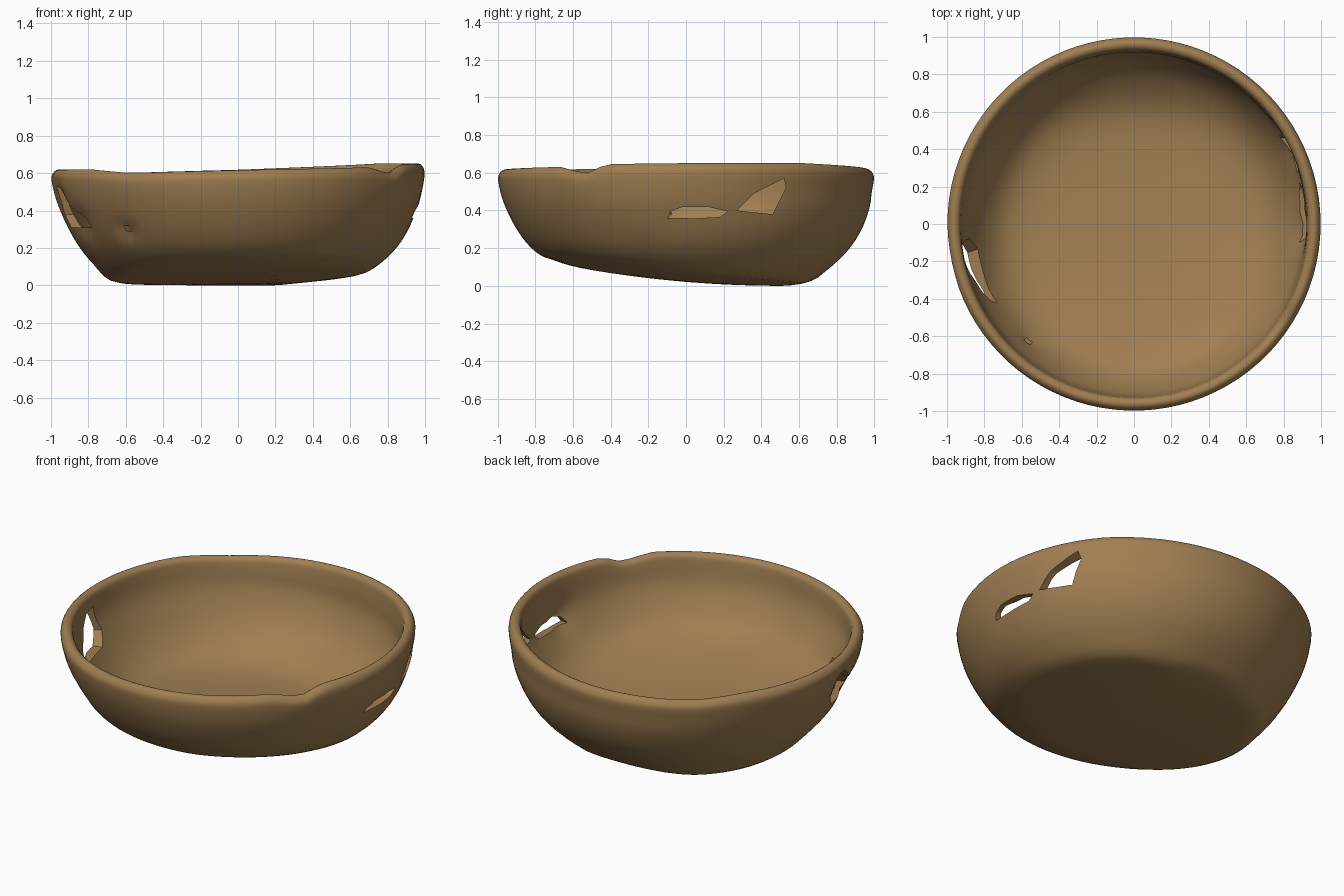
import bpy, bmesh, math

if "Cube" in bpy.data.objects:
    bpy.data.objects.remove(bpy.data.objects["Cube"])

SEG = 90

clay = bpy.data.materials.new("warm brown clay")
clay.diffuse_color = (0.35, 0.21, 0.085, 1)
clay.use_nodes = True
clay.node_tree.nodes["Principled BSDF"].inputs["Base Color"].default_value = clay.diffuse_color

# closed wall section: radius, height, how much the uneven base affects it
SECTION = [(0.0, 0.05, 1), (0.35, 0.05, 1), (0.56, 0.05, 1), (0.69, 0.062, 1),
           (0.77, 0.125, 0.5), (0.845, 0.21, 0.25), (0.912, 0.32, 0.08),
           (0.97, 0.45, 0), (0.997, 0.56, 0), (0.99, 0.60, 0), (0.965, 0.62, 0),
           (0.935, 0.605, 0), (0.925, 0.56, 0), (0.91, 0.46, 0), (0.86, 0.345, 0.1),
           (0.79, 0.237, 0.35), (0.69, 0.155, 0.75), (0.54, 0.118, 1),
           (0.32, 0.108, 1), (0.0, 0.107, 1)]

# rim height around the bowl: degrees, height
RIM = [(-127, 0.605), (-90, 0.62), (-44, 0.635), (-33, 0.60), (-26, 0.65),
       (0, 0.655), (40, 0.655), (90, 0.622), (127, 0.605), (145, 0.625),
       (180, 0.622), (215, 0.625), (233, 0.605)]

# thinned spots around the holes: degrees, height, spread, outside in, inside out
PINCH = [(-2, 0.39, 0.12, 0.008, 0.035), (11, 0.40, 0.12, 0.008, 0.02),
         (24, 0.43, 0.13, 0.008, 0.035), (31, 0.50, 0.10, 0.0, 0.02),
         (191, 0.45, 0.14, 0.035, 0.01), (204, 0.34, 0.12, 0.03, 0.01),
         (228, 0.30, 0.06, 0.04, 0.015)]


def base_height(x, y):
    """Worn underside: rises to the front, the right and the far back."""
    return (0.09 * (0.5 - y) ** 2 + 0.1 * max(0, x - 0.2)
            + 0.9 * max(0, y - 0.5) ** 2) * 0.93 + 0.005


def rim_height(deg):
    if deg > 233:
        deg -= 360
    for (a, za), (b, zb) in zip(RIM, RIM[1:]):
        if a <= deg <= b:
            return za + (zb - za) * (deg - a) / (b - a)
    return 0.62


def refine(pts, n=3):
    """Smooth spline through the section points."""
    out = []
    for i in range(len(pts) - 1):
        p = [pts[max(0, min(len(pts) - 1, i + k))] for k in (-1, 0, 1, 2)]
        for s in range(n):
            t = s / n
            out.append(tuple(0.5 * (2 * b + (c - a) * t + (2*a - 5*b + 4*c - d) * t * t
                             + (3*b - a - 3*c + d) * t ** 3) for a, b, c, d in zip(*p)))
    return out + [pts[-1]]


def make_object(name, bm):
    bmesh.ops.recalc_face_normals(bm, faces=bm.faces)
    mesh = bpy.data.meshes.new(name)
    bm.to_mesh(mesh)
    bm.free()
    mesh.materials.append(clay)
    ob = bpy.data.objects.new(name, mesh)
    bpy.context.collection.objects.link(ob)
    return ob


# bowl body, swept around with uneven base, fuller back and uneven rim
bm = bmesh.new()
section = refine(SECTION)
half = max(range(len(section)), key=lambda i: section[i][1])
inner = section[1:-1]
rings = []
for s in range(SEG):
    a = 2 * math.pi * s / SEG
    lift = rim_height(math.degrees(a)) - 0.62
    full = 0.032 * max(0, math.sin(a + 0.35))
    ring = []
    for i, (r, z, w) in enumerate(inner, 1):
        rb = min(r, 0.72)
        z2 = z + w * (base_height(rb * math.cos(a), rb * math.sin(a)) - 0.05)
        z2 += lift * max(0, min(1, (z - 0.45) / 0.15))
        r += full * max(0, 1 - ((z - 0.25) / 0.25) ** 2)
        for deg, hz, spread, push_in, push_out in PINCH:
            da = (a - math.radians(deg) + math.pi) % (2 * math.pi) - math.pi
            g = math.exp(-((da * 0.9) ** 2 + (z2 - hz) ** 2) * 2 / spread ** 2)
            r += g * (-push_in if i < half else push_out) * (0.2 < z < 0.58)
        ring.append(bm.verts.new((r * math.cos(a), r * math.sin(a), z2)))
    rings.append(ring)
drop = base_height(0, 0) - 0.05
under = bm.verts.new((0, 0, section[0][1] + drop))
floor = bm.verts.new((0, 0, section[-1][1] + drop))
for s in range(SEG):
    p, q = rings[s], rings[(s + 1) % SEG]
    for i in range(len(inner) - 1):
        bm.faces.new((p[i], q[i], q[i + 1], p[i + 1]))
    bm.faces.new((under, q[0], p[0]))
    bm.faces.new((floor, p[-1], q[-1]))
low = min(v.co.z for v in bm.verts)
for v in bm.verts:
    v.co.z -= low
bowl = make_object("bowl", bm)


# broken holes through the wall, cut along an outward direction
def cut_hole(name, deg, outline):
    a = math.radians(deg)
    d, u = (math.cos(a), math.sin(a)), (-math.sin(a), math.cos(a))
    bm = bmesh.new()
    near, far = [[bm.verts.new((k * d[0] + t * u[0], k * d[1] + t * u[1], z))
                  for t, z in outline] for k in (0.5, 1.3)]
    bm.faces.new(near)
    bm.faces.new(far[::-1])
    for i in range(len(outline)):
        j = (i + 1) % len(outline)
        bm.faces.new((near[i], far[i], far[j], near[j]))
    cutter = make_object(name, bm)
    cutter.hide_render = True
    mod = bowl.modifiers.new(name, 'BOOLEAN')
    mod.operation, mod.solver, mod.object = 'DIFFERENCE', 'EXACT', cutter
    bpy.context.view_layer.objects.active = bowl
    bpy.ops.object.modifier_apply(modifier=mod.name)
    bpy.data.objects.remove(cutter)


cut_hole("right_slot", 0, [(-0.10, 0.36), (-0.08, 0.395), (-0.02, 0.418), (0.12, 0.418),
                           (0.22, 0.395), (0.18, 0.365), (0.05, 0.358)])
cut_hole("right_wedge", 0, [(0.27, 0.40), (0.36, 0.49), (0.52, 0.57), (0.53, 0.52),
                            (0.46, 0.38), (0.36, 0.39)])
cut_hole("left_tear", 198, [(-0.18, 0.53), (-0.20, 0.38), (-0.13, 0.31), (0.18, 0.31),
                            (0.15, 0.35), (0.03, 0.42), (-0.10, 0.52)])
cut_hole("small_pit", 228, [(-0.02, 0.29), (0.02, 0.29), (0.02, 0.32), (-0.02, 0.32)])

bpy.ops.object.select_all(action='DESELECT')
bowl.select_set(True)
bpy.context.view_layer.objects.active = bowl
bpy.ops.object.shade_smooth_by_angle(angle=math.radians(45))
